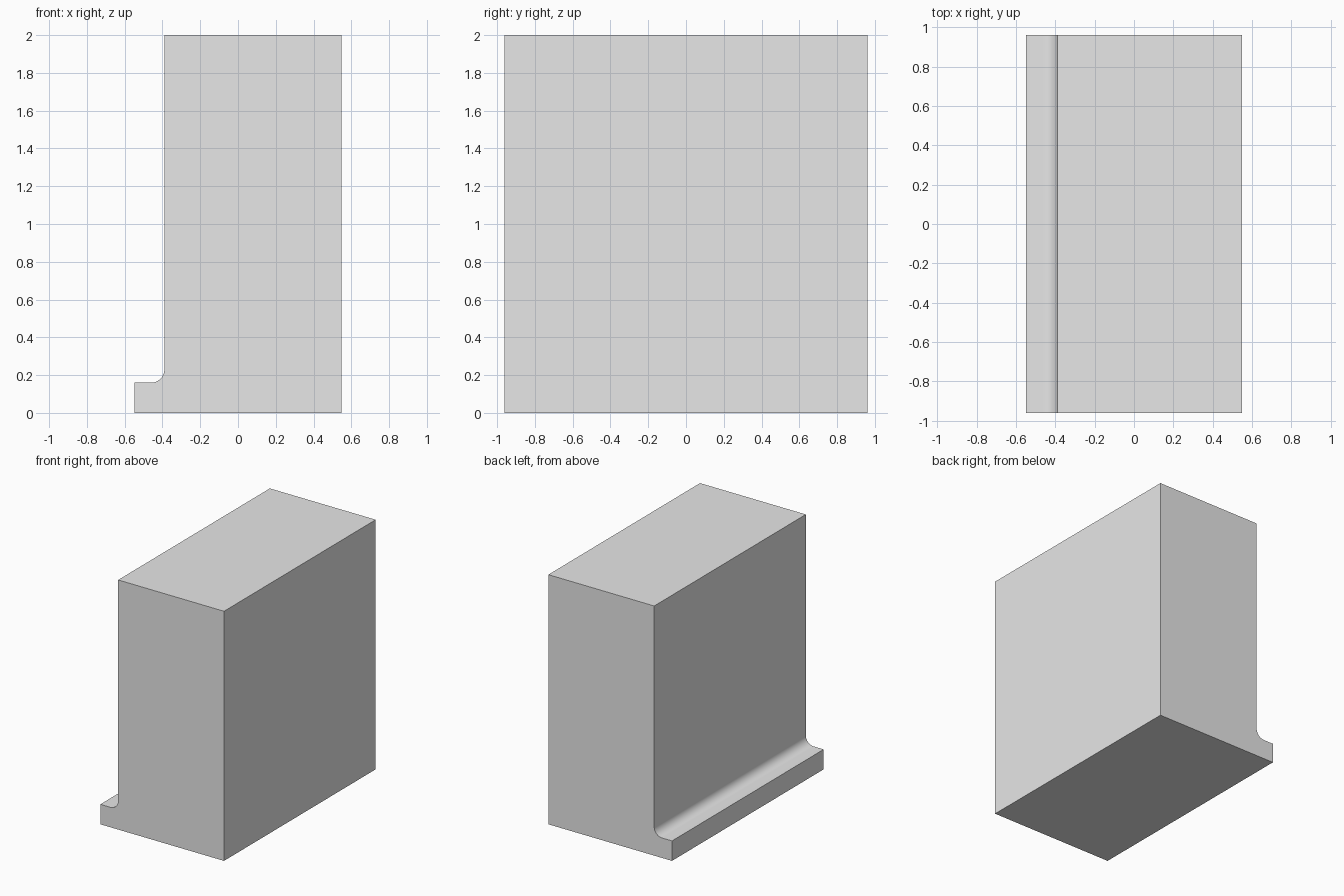
import bpy, bmesh
from math import sin, cos, pi

# Remove the default cube
cube = bpy.data.objects.get("Cube")
if cube:
    bpy.data.objects.remove(cube, do_unlink=True)

# Plain grey material
grey = bpy.data.materials.new("plain_grey")
grey.use_nodes = True
colour = (0.8, 0.8, 0.8, 1.0)
grey.diffuse_color = colour
grey.node_tree.nodes["Principled BSDF"].inputs["Base Color"].default_value = colour

# Block dimensions
right, left, wall = -0.548, 0.548, -0.39
half_depth, height, lip, radius = 0.96, 2.0, 0.16, 0.07
segments = 16

# Cross-section: tall block with a low lip and a concave fillet between them
profile = [(right, 0), (left, 0), (left, height), (wall, height)]
for i in range(segments + 1):
    a = -pi / 2 * i / segments
    profile.append((wall - radius + radius * cos(a), lip + radius + radius * sin(a)))
profile.append((right, lip))

# Extrude the section from front to back
bm = bmesh.new()
section = bm.faces.new([bm.verts.new((x, -half_depth, z)) for x, z in profile])
swept = bmesh.ops.extrude_face_region(bm, geom=[section], use_keep_orig=True)
back = [v for v in swept["geom"] if isinstance(v, bmesh.types.BMVert)]
bmesh.ops.translate(bm, verts=back, vec=(0, 2 * half_depth, 0))
bmesh.ops.recalc_face_normals(bm, faces=bm.faces)
mesh = bpy.data.meshes.new("block_with_lip")
bm.to_mesh(mesh)
bm.free()
mesh.materials.append(grey)

block = bpy.data.objects.new("block_with_lip", mesh)
bpy.context.collection.objects.link(block)

# Smooth the fillet, keep the corners sharp
bpy.ops.object.select_all(action='DESELECT')
block.select_set(True)
bpy.context.view_layer.objects.active = block
bpy.ops.object.shade_smooth_by_angle(angle=pi / 6)
